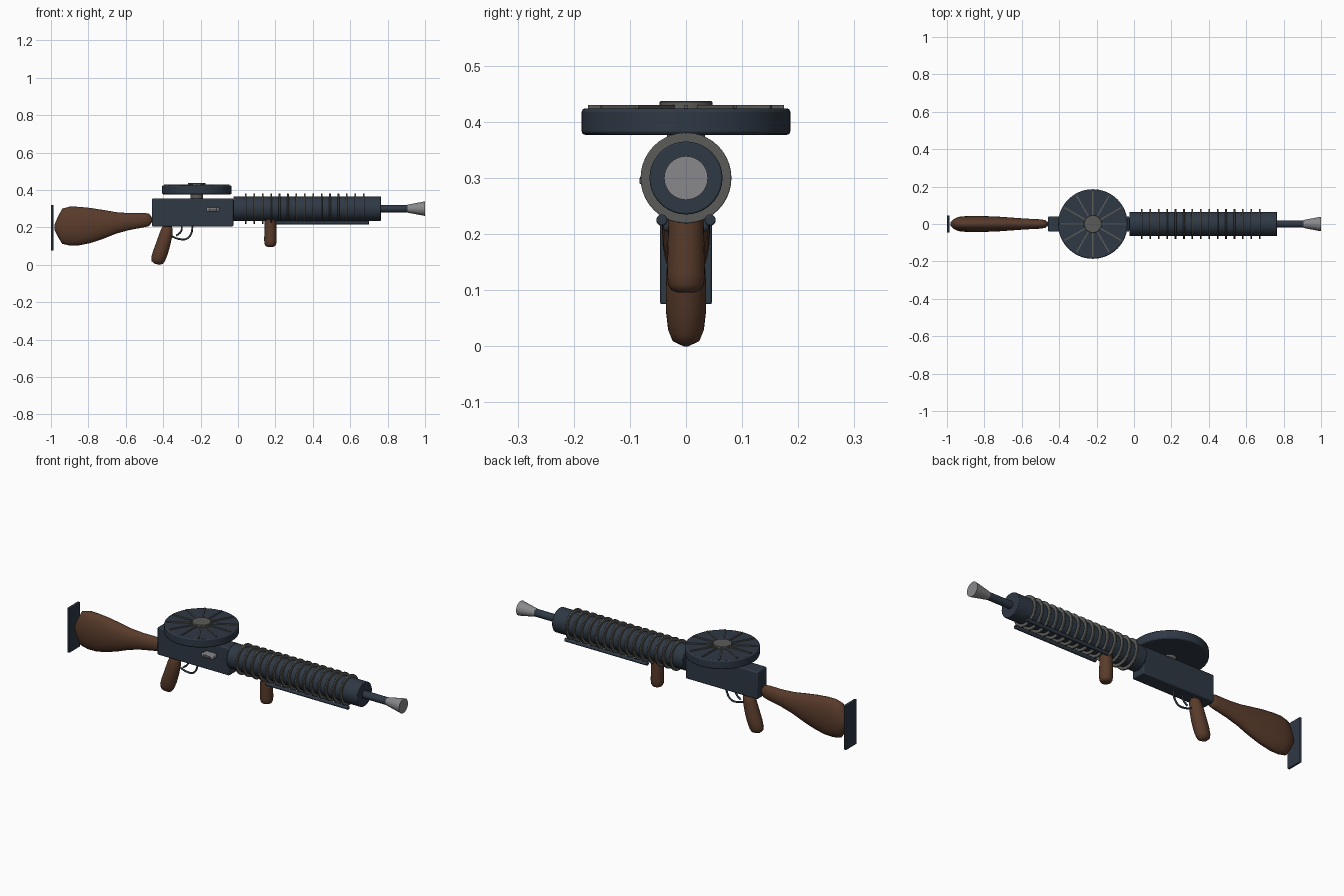
import bpy, bmesh, math
from mathutils import Vector, Matrix

if "Cube" in bpy.data.objects:
    bpy.data.objects.remove(bpy.data.objects["Cube"])


def material(name, rgb):
    m = bpy.data.materials.new(name)
    m.use_nodes = True
    m.diffuse_color = (*rgb, 1)
    m.node_tree.nodes["Principled BSDF"].inputs["Base Color"].default_value = (*rgb, 1)
    return m


BLUED = material("blued steel", (0.028, 0.040, 0.058))
WOOD = material("brown wood", (0.100, 0.044, 0.024))
GREY = material("dull grey metal", (0.105, 0.105, 0.098))
LIGHT = material("light grey metal", (0.25, 0.245, 0.255))


def finish(name, bm, mat, bevel=0, angle=35):
    bmesh.ops.recalc_face_normals(bm, faces=bm.faces)
    me = bpy.data.meshes.new(name)
    bm.to_mesh(me)
    bm.free()
    ob = bpy.data.objects.new(name, me)
    bpy.context.collection.objects.link(ob)
    me.materials.append(mat)
    if bevel:
        mod = ob.modifiers.new("soft edges", 'BEVEL')
        mod.width, mod.segments = bevel, 2
        mod.limit_method = 'ANGLE'
    bpy.ops.object.select_all(action='DESELECT')
    ob.select_set(True)
    bpy.context.view_layer.objects.active = ob
    bpy.ops.object.shade_smooth_by_angle(angle=math.radians(angle))
    return ob


def box(name, lo, hi, mat, bevel=0):
    lo, hi = Vector(lo), Vector(hi)
    bm = bmesh.new()
    bmesh.ops.create_cube(bm, size=1, matrix=Matrix.Translation((lo + hi) / 2) @ Matrix.Diagonal((*(hi - lo), 1)))
    return finish(name, bm, mat, bevel)


def tube(name, start, end, r1, r2, mat, sides=40, bevel=0):
    start, end = Vector(start), Vector(end)
    axis = end - start
    turn = axis.to_track_quat('Z', 'Y').to_matrix().to_4x4()
    bm = bmesh.new()
    bmesh.ops.create_cone(bm, cap_ends=True, segments=sides, radius1=r1, radius2=r2, depth=axis.length,
                          matrix=Matrix.Translation((start + end) / 2) @ turn)
    return finish(name, bm, mat, bevel)


def loft(name, sections, u, v, mat, sides=24):
    """Skin elliptical sections given as (centre x, centre z, radius along u, radius along v)."""
    bm = bmesh.new()
    u, v = Vector(u), Vector(v)
    rings = []
    for x, z, a, b in sections:
        ring = []
        for i in range(sides):
            t = 2 * math.pi * i / sides
            ring.append(bm.verts.new(Vector((x, 0, z)) + u * a * math.cos(t) + v * b * math.sin(t)))
        rings.append(ring)
    for p, q in zip(rings, rings[1:]):
        for i in range(sides):
            j = (i + 1) % sides
            bm.faces.new((p[i], p[j], q[j], q[i]))
    bm.faces.new(rings[0])
    bm.faces.new(rings[-1])
    return finish(name, bm, mat, angle=50)


def wire(name, points, radius, mat):
    cu = bpy.data.curves.new(name, 'CURVE')
    cu.dimensions = '3D'
    cu.bevel_depth, cu.bevel_resolution = radius, 2
    cu.use_fill_caps = True
    sp = cu.splines.new('BEZIER')
    sp.bezier_points.add(len(points) - 1)
    for bp, (x, z) in zip(sp.bezier_points, points):
        bp.co = (x, 0, z)
        bp.handle_left_type = bp.handle_right_type = 'AUTO'
    sp.resolution_u = 6
    cu.materials.append(mat)
    bpy.context.collection.objects.link(bpy.data.objects.new(name, cu))


# Shoulder stock and butt plate
box("butt_plate", (-1, -0.046, 0.075), (-0.987, 0.046, 0.32), BLUED, 0.003)
loft("stock", [(-0.982, 0.20, 0.012, 0.010), (-0.965, 0.203, 0.050, 0.025),
               (-0.940, 0.206, 0.094, 0.038), (-0.900, 0.207, 0.104, 0.042),
               (-0.850, 0.207, 0.103, 0.043), (-0.790, 0.210, 0.094, 0.042),
               (-0.720, 0.216, 0.077, 0.039), (-0.650, 0.224, 0.057, 0.034),
               (-0.580, 0.231, 0.045, 0.029), (-0.500, 0.239, 0.038, 0.025),
               (-0.475, 0.240, 0.033, 0.021), (-0.460, 0.240, 0.012, 0.009)],
     (0, 0, 1), (0, 1, 0), WOOD)

# Receiver and bolt handle
box("receiver", (-0.46, -0.041, 0.205), (-0.025, 0.041, 0.355), BLUED, 0.006)
box("bolt_handle", (-0.168, -0.078, 0.285), (-0.10, -0.035, 0.306), LIGHT, 0.005)
box("bolt_tip", (-0.155, -0.083, 0.289), (-0.113, -0.07, 0.302), GREY, 0.003)

# Pistol grip, trigger and guard
loft("pistol_grip", [(-0.372, 0.212, 0.018, 0.016), (-0.377, 0.196, 0.029, 0.027),
                     (-0.386, 0.160, 0.035, 0.033), (-0.400, 0.110, 0.038, 0.036),
                     (-0.415, 0.065, 0.040, 0.036), (-0.427, 0.030, 0.038, 0.032),
                     (-0.432, 0.012, 0.031, 0.025), (-0.434, 0.003, 0.014, 0.008)],
     Vector((1, 0, -0.25)).normalized(), (0, 1, 0), WOOD)
wire("trigger_guard", [(-0.375, 0.165), (-0.345, 0.148), (-0.315, 0.138), (-0.275, 0.139),
                       (-0.25, 0.168), (-0.243, 0.21)], 0.005, BLUED)
wire("trigger", [(-0.30, 0.21), (-0.304, 0.18), (-0.33, 0.155)], 0.005, BLUED)

# Drum magazine with radial ribs
DRUM_X = -0.22
tube("drum_post", (DRUM_X, 0, 0.35), (DRUM_X, 0, 0.38), 0.034, 0.034, GREY)
tube("drum", (DRUM_X, 0, 0.377), (DRUM_X, 0, 0.424), 0.186, 0.186, BLUED, 64, 0.006)
tube("drum_hub", (DRUM_X, 0, 0.42), (DRUM_X, 0, 0.437), 0.047, 0.047, GREY, 32, 0.002)
bm = bmesh.new()
for i in range(12):
    spin = Matrix.Rotation(math.pi * i / 6, 4, 'Z')
    bmesh.ops.create_cube(bm, size=1, matrix=Matrix.Translation((DRUM_X, 0, 0.425)) @ spin
                          @ Matrix.Translation((0.107, 0, 0)) @ Matrix.Diagonal((0.136, 0.007, 0.01, 1)))
finish("drum_ribs", bm, GREY)

# Barrel jacket with cooling fins
AXIS_Z = 0.30
tube("barrel_jacket", (-0.025, 0, AXIS_Z), (0.765, 0, AXIS_Z), 0.065, 0.065, BLUED, 40, 0.003)
for i in range(15):
    x = 0.042 + i * 0.045
    tube(f"cooling_fin_{i + 1}", (x - 0.0045, 0, AXIS_Z), (x + 0.0045, 0, AXIS_Z), 0.081, 0.081, GREY, 40, 0.002)

# Exposed barrel and flared muzzle
tube("barrel", (0.75, 0, AXIS_Z), (0.92, 0, AXIS_Z), 0.02, 0.02, BLUED, 24)
tube("muzzle_flare", (0.905, 0, AXIS_Z), (1.0, 0, AXIS_Z), 0.021, 0.039, LIGHT, 24)

# Lower guide rods
for side, label in ((-1, "right"), (1, "left")):
    y = side * 0.043
    tube(f"guide_rod_{label}", (0.2, y, 0.225), (0.70, y, 0.225), 0.01, 0.01, BLUED, 16, 0.003)

# Forward grip
loft("forward_grip", [(0.173, 0.245, 0.031, 0.031), (0.173, 0.130, 0.033, 0.034),
                      (0.173, 0.110, 0.031, 0.032), (0.173, 0.100, 0.025, 0.026),
                      (0.173, 0.096, 0.015, 0.015)],
     (1, 0, 0), (0, 1, 0), WOOD)
